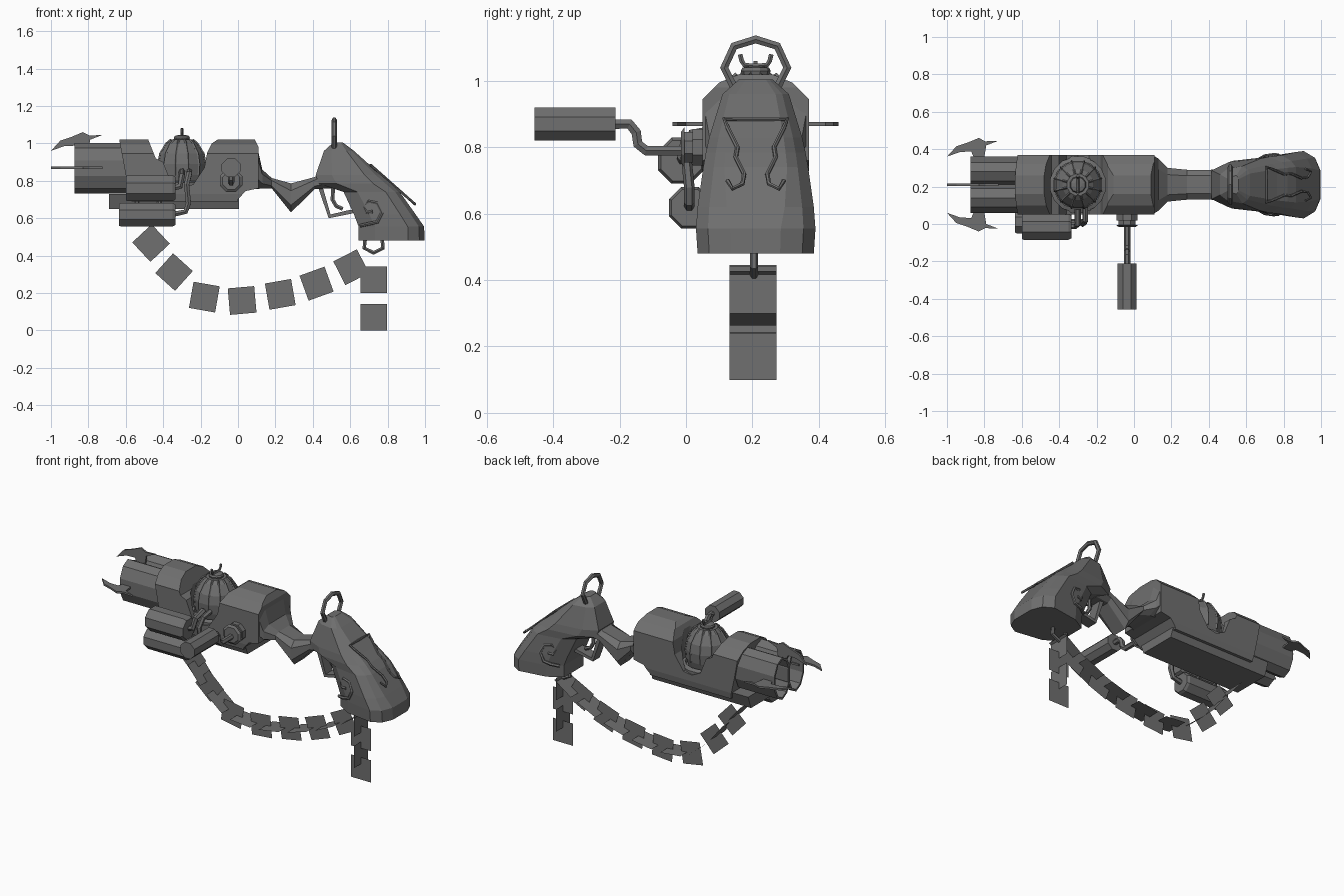
import bpy, bmesh, math
from mathutils import Vector

if "Cube" in bpy.data.objects:
    bpy.data.objects.remove(bpy.data.objects["Cube"])

YC = 0.21  # centre plane of the weapon

DARK = bpy.data.materials.new('dark_metal')
DARK.diffuse_color = (.16, .16, .16, 1)
DARK.use_nodes = True
DARK.node_tree.nodes["Principled BSDF"].inputs["Base Color"].default_value = DARK.diffuse_color


def make(name, verts, faces):
    me = bpy.data.meshes.new(name)
    me.from_pydata([tuple(v) for v in verts], [], faces)
    bm = bmesh.new()
    bm.from_mesh(me)
    bmesh.ops.recalc_face_normals(bm, faces=bm.faces)
    bm.to_mesh(me)
    bm.free()
    me.materials.append(DARK)
    ob = bpy.data.objects.new(name, me)
    bpy.context.collection.objects.link(ob)
    return ob


def loft(name, rings, caps=True, closed=False):
    n, m = len(rings[0]), len(rings)
    faces = [(i * n + j, i * n + (j + 1) % n, (i + 1) % m * n + (j + 1) % n, (i + 1) % m * n + j)
             for i in range(m if closed else m - 1) for j in range(n)]
    if caps and not closed:
        faces += [tuple(range(n)), tuple(range((m - 1) * n, m * n))]
    return make(name, [v for r in rings for v in r], faces)


def prism(name, pts, lo, hi, axis='Y'):
    put = {'Y': lambda p, h: (p[0], h, p[1]), 'X': lambda p, h: (h, p[0], p[1]),
           'Z': lambda p, h: (p[0], p[1], h)}[axis]
    return loft(name, [[put(p, h) for p in pts] for h in (lo, hi)])


def ngon(cx, cy, rx, ry, n, turn=0.5):
    return [(cx + rx * math.cos(2 * math.pi * (k + turn) / n),
             cy + ry * math.sin(2 * math.pi * (k + turn) / n)) for k in range(n)]


def tube(name, pts, r, res=1):
    cu = bpy.data.curves.new(name, 'CURVE')
    cu.dimensions = '3D'
    cu.bevel_depth, cu.bevel_resolution, cu.use_fill_caps = r, res, True
    cu.materials.append(DARK)
    sp = cu.splines.new('POLY')
    sp.points.add(len(pts) - 1)
    for p, c in zip(sp.points, pts):
        p.co = (*c, 1)
    sp.use_smooth = False
    ob = bpy.data.objects.new(name, cu)
    bpy.context.collection.objects.link(ob)
    bpy.ops.object.select_all(action='DESELECT')
    ob.select_set(True)
    bpy.context.view_layer.objects.active = ob
    bpy.ops.object.convert(target='MESH')


def boolean(ob, cutter, op):
    m = ob.modifiers.new(op, 'BOOLEAN')
    m.object, m.operation, m.solver = cutter, op, 'EXACT'
    cutter.hide_render = True
    cutter.hide_set(True)


# Receiver: side profile with a saddle, trimmed to a rounded cross-section
body = prism('receiver', [(-.635, 1.02), (-.48, 1.02), (-.44, .92), (-.40, .90), (-.36, .80), (-.30, .77),
                          (-.24, .78), (-.18, .87), (-.165, .95), (-.14, 1.0), (-.11, 1.02), (.09, 1.02),
                          (.11, .98), (.11, .76), (.04, .745), (0, .70), (0, .69), (-.57, .69), (-.60, .83)], 0, .42)
half = [(.045, 1.022), (.11, .995), (.16, .945), (.16, .73), (.14, .6)]
section = prism('section_cutter', [(YC + a, z) for a, z in half] + [(YC - a, z) for a, z in half[::-1]], -.8, .3, 'X')
boolean(body, section, 'INTERSECT')
boolean(body, prism('well_cutter', ngon(-.3, YC, .15, .15, 16), .77, 1.2, 'Z'), 'DIFFERENCE')

# Lower tray
prism('tray', [(YC - .15, .73), (YC + .15, .73), (YC + .12, .65), (YC - .12, .65)], -.69, .005, 'X')

# Twin open barrels
for s in (-1, 1):
    rings = []
    for x, d in ((-.6, 0), (-.875, 0), (-.875, .014), (-.6, .014)):
        rings.append([(x, y, z) for y, z in ngon(YC + s * .07, .867, .084 - d, .135 - d, 10)])
    loft('barrel', rings, closed=True)

# Claws on the muzzle: (x, distance outward)
claw = [(-1, .15), (-.95, .205), (-.89, .225), (-.83, .25), (-.795, .232), (-.725, .235), (-.79, .21),
        (-.80, .15), (-.80, .13), (-.85, .13), (-.87, .178), (-.93, .175)]
for name, out in (('claw_left', (0, -1, 0)), ('claw_right', (0, 1, 0)), ('claw_top', (0, 0, 1))):
    o = Vector(out)
    side = Vector((0, 0, .006)) if o.z == 0 else Vector((0, .006, 0))
    drop = .06 if o.z else 0
    base = [Vector((x, YC, .87)) + o * (d - drop) for x, d in claw]
    loft(name, [[p - side for p in base], [p + side for p in base]])

# Ribbed dome with collar and horned cap
dome = [(.10, .74), (.125, .83), (.13, .89), (.12, .945), (.085, 1.0), (.06, 1.02)]
loft('dome', [[(x, y, z) for x, y in ngon(-.3, YC, r, r, 12)] for r, z in dome])
for k in range(12):
    a = 2 * math.pi * (k + .5) / 12
    tube('dome_rib', [(-.3 + r * math.cos(a), YC + r * math.sin(a), z) for r, z in dome[1:]], .006, res=0)
loft('dome_cap', [[(x, y, z) for x, y in ngon(-.3, YC, r, r, 10)]
                  for r, z in ((.04, 1.01), (.045, 1.03), (.04, 1.04), (.02, 1.045))])
for s in (-1, 1):
    tube('cap_horn', [(-.3, YC, 1.045), (-.3, YC + s * .034, 1.048), (-.3, YC + s * .042, 1.06),
                      (-.3, YC + s * .047, 1.08)], .008)
loft('dome_collar', [[(x, y, z) for x, y in ngon(-.3, YC, r, r, 16)]
                     for r, z in ((.155, .76), (.155, .79), (.13, .80), (.13, .76))], closed=True)

# Side flasks and their pipes
for name, x0, y, z, r in (('upper_flask', -.60, -.015, .76, .075), ('lower_flask', -.635, .012, .618, .068)):
    loft(name, [[(x, a, b) for a, b in ngon(y, z, r * f, r * f, 8)]
                for x, f in ((x0, .93), (x0 + .01, 1), (-.35, 1), (-.335, .88))])
tube('upper_pipe', [(-.35, -.01, .76), (-.31, -.01, .77), (-.30, .0, .83), (-.30, .08, .85)], .017)
tube('lower_pipe', [(-.35, .01, .62), (-.28, .01, .635), (-.265, .01, .68), (-.275, .0, .78),
                    (-.26, .02, .84), (-.26, .09, .85)], .016)
for x in (-.42, -.54):
    tube('flask_strap', [(x, .0, .62), (x, .07, .66), (x, .08, .74), (x, .0, .76)], .012)

# Crank: hub, arm and grip
HX = -.037
loft('crank_hub', [[(x, y, z) for x, z in ngon(HX, .80, r, r, 8)]
                   for y, r in ((.07, .06), (.02, .06), (.02, .05), (-.005, .05), (-.005, .065), (-.015, .05))])
tube('crank_arm', [(HX, 0, .79), (HX, -.12, .79), (HX, -.145, .81), (HX, -.15, .845),
                   (HX, -.17, .87), (HX, -.22, .87)], .017)
prism('crank_grip', ngon(HX, .87, .054, .054, 8), -.457, -.212)

# Wrist between receiver and stock
neck = []
for x, w, lo, hi in ((.10, .158, .755, .995), (.13, .14, .76, .86), (.18, .09, .76, .815), (.283, .08, .631, .786),
                     (.41, .08, .755, .82), (.50, .09, .76, .88)):
    c = (hi - lo) * .25
    neck.append([(x, YC + a * w, z) for a, z in ((-.6, lo), (.6, lo), (1, lo + c), (1, hi - c),
                                                (.6, hi), (-.6, hi), (-1, hi - c), (-1, lo + c))])
loft('wrist', neck)

# Stock: horizontal slices (z, front x, rear x, half width, rear flat fraction)
stock = []
for z, a, b, w, f in ((.48, .645, .998, .175, .42), (.555, .645, .995, .18, .42), (.62, .62, .95, .175, .5),
                      (.74, .565, .865, .158, .6), (.785, .43, .82, .15, .6), (.83, .415, .765, .14, .6),
                      (.96, .46, .62, .10, .6), (1.005, .51, .56, .05, .6)):
    L = b - a
    right = [(a, .55), (a + L * .25, .85), (a + L * .75, 1), (b - L * .08, .8), (b, f)]
    stock.append([(x, YC - w * d, z) for x, d in right] + [(x, YC + w * d, z) for x, d in right[::-1]])
loft('stock', stock)

# Raised ornaments on the stock
curl = [(.655, .56), (.70, .57), (.745, .58), (.77, .63), (.745, .68), (.70, .69), (.675, .66), (.69, .63), (.72, .635)]
for s in (-1, 1):
    tube('stock_curl', [(x, YC + s * (.148 + (x - .7) * (.16 if x > .7 else .6) - (z - .62) * .1), z)
                        for x, z in curl], .01)
    tube('stock_scroll', [(.61 + (.97 - z) * 1.13 + .003, YC + s * d, z) for d, z in
                          ((0, .885), (.095, .885), (.085, .86), (.055, .80), (.06, .77), (.035, .72),
                           (.04, .69), (.07, .675), (.085, .70))], .007)

# Sling loops above and below
tube('top_loop', [(.515, YC + a, z) for a, z in ((-.055, .96), (-.095, 1.04), (-.065, 1.105), (0, 1.125),
                                              (.065, 1.105), (.095, 1.04), (.055, .96))], .014)
tube('bottom_loop', [(.725 + a, YC - .005, z) for a, z in ((-.045, .495), (-.05, .44), (0, .415),
                                                     (.05, .44), (.045, .495))], .012)

# Trigger and guard
prism('trigger_guard', [(.43, .76), (.485, .60), (.61, .625), (.64, .645), (.60, .645), (.495, .62), (.455, .76)],
      YC - .035, YC + .035)
tube('trigger', [(.51, YC, .78), (.505, YC, .70), (.525, YC, .665), (.56, YC, .65)], .012)


# Chain: flat square links, alternately turned about the chain direction
def link(cx, cz, ang, flat):
    d = Vector((math.cos(ang), 0, math.sin(ang))) * .071
    e = Vector((0, .071, 0)) if flat else Vector((-math.sin(ang), 0, math.cos(ang))) * .071
    c = Vector((cx, YC - .008, cz))
    make('chain_link', [c - d - e, c + d - e, c + d + e, c - d + e], [(0, 1, 2, 3)])


path = [(-.465, .467, -47), (-.342, .312, -42), (-.18, .178, -10), (.022, .16, 5), (.226, .193, 10),
        (.42, .25, 20), (.605, .338, 27)]
for x, z, a in path:
    link(x, z, math.radians(a), False)
for (x0, z0, _), (x1, z1, _) in zip(path, path[1:]):
    link((x0 + x1) / 2, (z0 + z1) / 2, math.atan2(z1 - z0, x1 - x0), True)
link(-.53, .545, math.radians(-50), True)
link(.68, .385, math.radians(35), True)
for z, flat in ((.071, False), (.17, True), (.271, False), (.37, True)):
    link(.725, z, math.pi / 2, flat)
